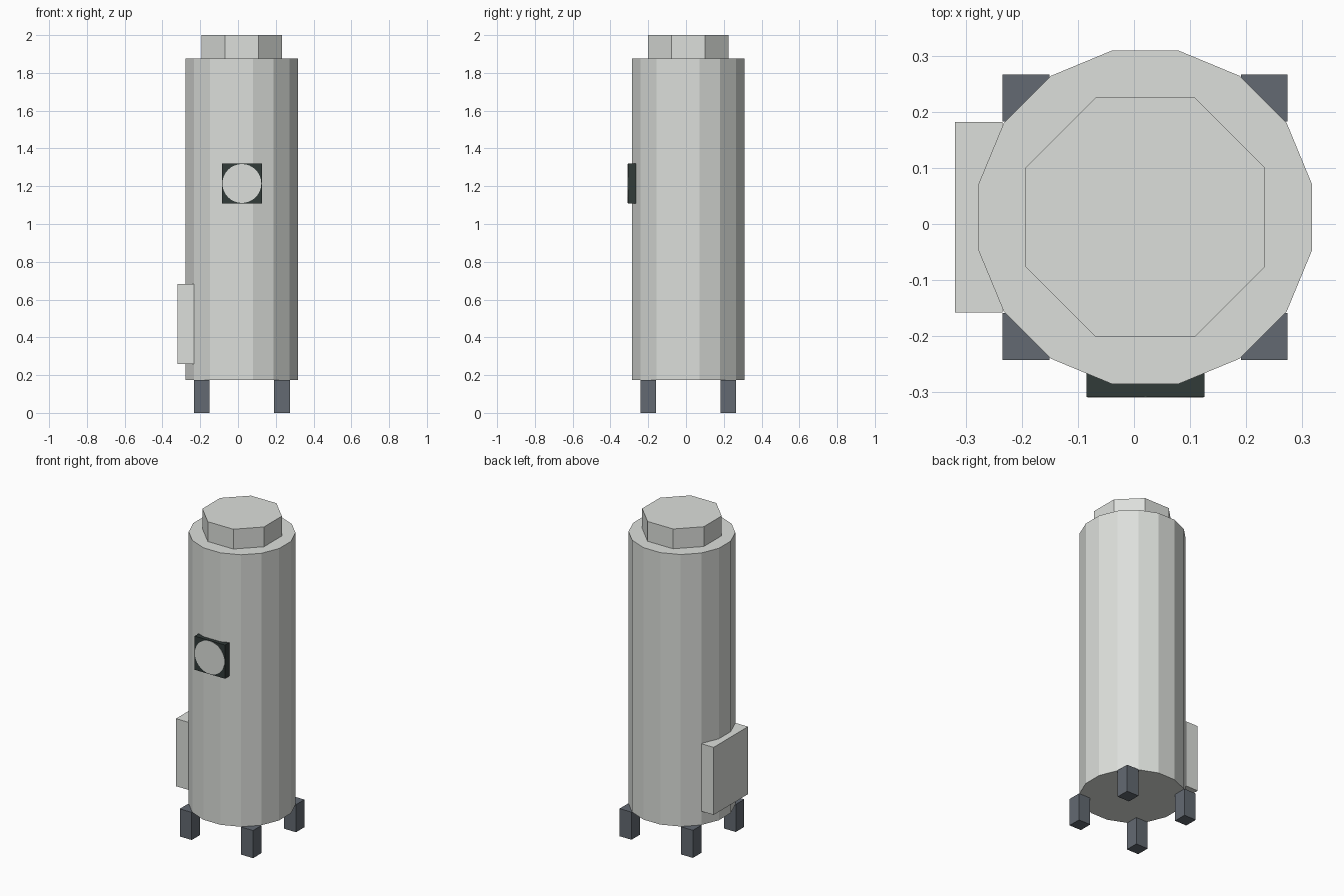
import bpy
import math

if "Cube" in bpy.data.objects:
    bpy.data.objects.remove(bpy.data.objects["Cube"])

CX, CY = 0.02, 0.012   # axis of the tank


def material(name, rgb):
    m = bpy.data.materials.new(name)
    m.diffuse_color = (*rgb, 1.0)
    m.use_nodes = True
    m.node_tree.nodes["Principled BSDF"].inputs["Base Color"].default_value = m.diffuse_color
    return m


PALE = material("pale_grey", (0.72, 0.74, 0.71))
SLATE = material("slate_grey", (0.125, 0.143, 0.168))
DARK = material("dark_green_grey", (0.031, 0.043, 0.040))


def finish(name, mat):
    ob = bpy.context.object
    ob.name = name
    bpy.ops.object.transform_apply(location=False, rotation=True, scale=True)
    ob.data.materials.append(mat)
    return ob


def box(name, lo, hi, mat):
    bpy.ops.mesh.primitive_cube_add(size=1, location=[(a + b) / 2 for a, b in zip(lo, hi)])
    bpy.context.object.scale = [b - a for a, b in zip(lo, hi)]
    return finish(name, mat)


def prism(name, sides, radius, z0, z1, mat):
    # flat sides face the axes
    bpy.ops.mesh.primitive_cylinder_add(vertices=sides, radius=radius, depth=z1 - z0,
                                        location=(CX, CY, (z0 + z1) / 2),
                                        rotation=(0, 0, math.pi / sides))
    return finish(name, mat)


# tank and lid
prism("tank_body", 16, 0.303, 0.173, 1.876, PALE)
prism("tank_lid", 8, 0.231, 1.876, 2.0, PALE)

# four square legs
LEG, REACH = 0.0415, 0.2125
for sx, side in ((-1, "left"), (1, "right")):
    for sy, end in ((-1, "front"), (1, "back")):
        x, y = CX + sx * REACH, CY + sy * REACH
        box(f"leg_{end}_{side}", (x - LEG, y - LEG, 0.0), (x + LEG, y + LEG, 0.173), SLATE)

# side control box
box("side_box", (-0.319, -0.158, 0.26), (-0.234, 0.182, 0.683), PALE)

# gauge housing with a thin round dial
box("gauge_housing", (-0.085, -0.308, 1.109), (0.126, -0.264, 1.32), DARK)
bpy.ops.mesh.primitive_cylinder_add(vertices=32, radius=0.103, depth=0.002,
                                    location=(0.0205, -0.3085, 1.2145),
                                    rotation=(math.pi / 2, 0, 0))
finish("gauge_dial", PALE)
